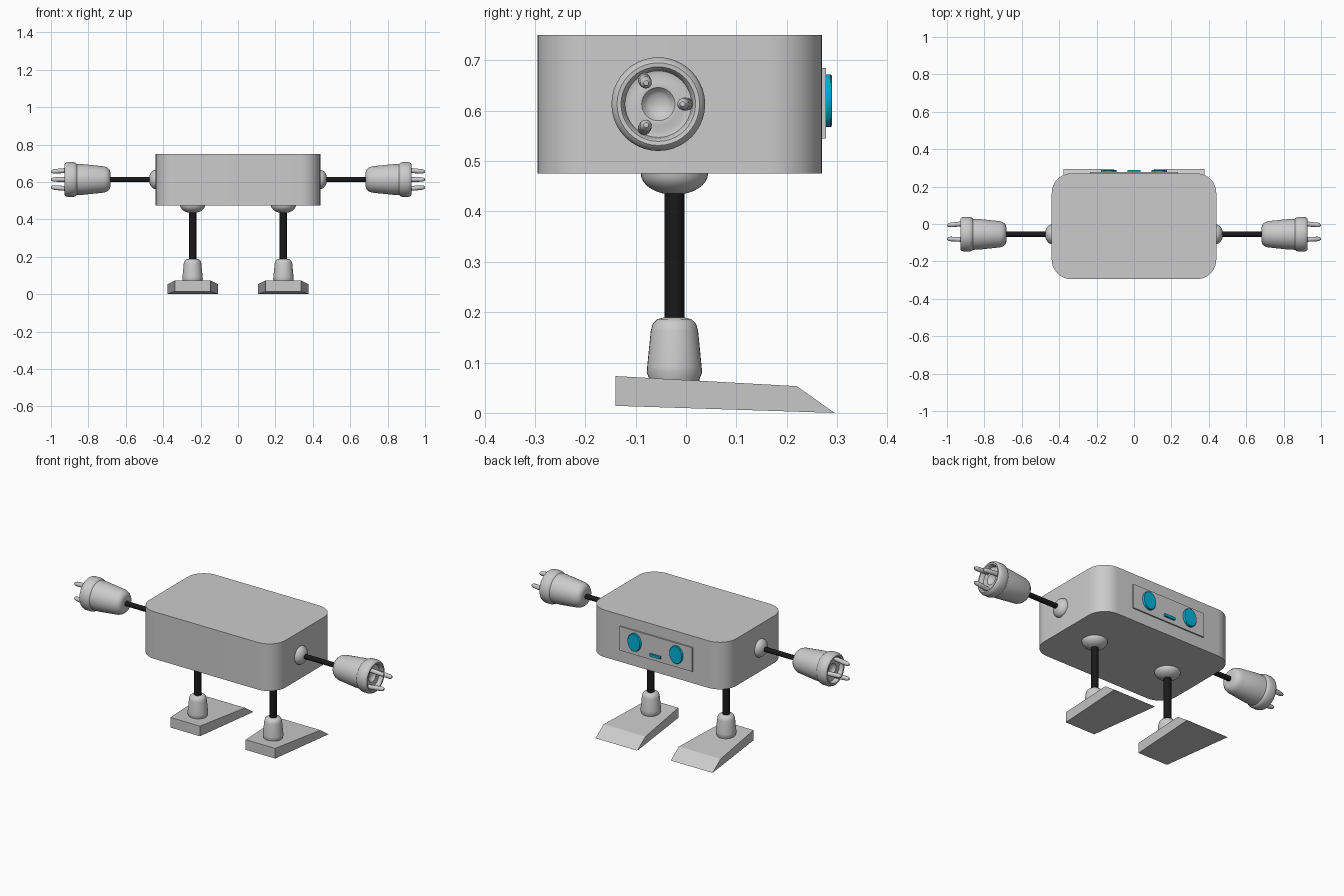
import bpy, bmesh
from math import sin, cos, pi, radians
from mathutils import Matrix, Vector

if "Cube" in bpy.data.objects:
    bpy.data.objects.remove(bpy.data.objects["Cube"])


def material(name, color):
    m = bpy.data.materials.new(name)
    m.diffuse_color = color
    m.use_nodes = True
    m.node_tree.nodes["Principled BSDF"].inputs["Base Color"].default_value = m.diffuse_color
    return m


BLACK = material("black_rubber", (0.01, 0.01, 0.01, 1))
CYAN = material("cyan_glow", (0.0, 0.45, 0.7, 1))


def finish(name, bm, mat=None, smooth=True):
    bmesh.ops.recalc_face_normals(bm, faces=bm.faces)
    me = bpy.data.meshes.new(name)
    bm.to_mesh(me)
    bm.free()
    ob = bpy.data.objects.new(name, me)
    bpy.context.collection.objects.link(ob)
    if mat:
        me.materials.append(mat)
    if smooth:
        bpy.ops.object.select_all(action='DESELECT')
        ob.select_set(True)
        bpy.context.view_layer.objects.active = ob
        bpy.ops.object.shade_smooth_by_angle(angle=radians(40))
    return ob


def lathe(name, profile, matrix, mat=None, n=32):
    """Spin (radius, height) points round local z; open ends get capped."""
    bm = bmesh.new()
    rings = []
    for r, h in profile:
        if r == 0:
            rings.append([bm.verts.new(matrix @ Vector((0, 0, h)))])
        else:
            rings.append([bm.verts.new(matrix @ Vector((r * cos(2 * pi * i / n), r * sin(2 * pi * i / n), h)))
                          for i in range(n)])
    for a, b in zip(rings, rings[1:]):
        for i in range(n):
            j = (i + 1) % n
            quad = [a[i % len(a)], a[j % len(a)], b[j % len(b)], b[i % len(b)]]
            bm.faces.new(list(dict.fromkeys(quad)))
    for ring in (rings[0], rings[-1]):
        if len(ring) > 1:
            bm.faces.new(ring)
    return finish(name, bm, mat)


def box(name, lo, hi, mat=None, round_z=0):
    bm = bmesh.new()
    bmesh.ops.create_cube(bm, size=1)
    for v in bm.verts:
        v.co = Vector([(a + b) / 2 + c * (b - a) for a, b, c in zip(lo, hi, v.co)])
    if round_z:
        edges = [e for e in bm.edges if abs(e.verts[0].co.z - e.verts[1].co.z) > 0.01]
        bmesh.ops.bevel(bm, geom=edges, offset=round_z, segments=10, profile=0.5, affect='EDGES')
    return finish(name, bm, mat)


def dome(r, h, steps=8):
    return [(r * cos(pi / 2 * i / steps), h * sin(pi / 2 * i / steps)) for i in range(steps)] + [(0, h)]


# Body and face
box("body", (-0.44, -0.295, 0.475), (0.44, 0.27, 0.75), round_z=0.105)
box("face_panel", (-0.235, 0.26, 0.545), (0.235, 0.278, 0.685))
box("mouth", (-0.034, 0.27, 0.568), (0.034, 0.289, 0.582), CYAN)

HAND = [(0, 0.683), (0.04, 0.683), (0.053, 0.687), (0.063, 0.698), (0.07, 0.715), (0.082, 0.83),
        (0.083, 0.862), (0.089, 0.868), (0.093, 0.88), (0.093, 0.91), (0.089, 0.922), (0.082, 0.928),
        (0.074, 0.927), (0.069, 0.92), (0.066, 0.905), (0.055, 0.902), (0.043, 0.907), (0.033, 0.906),
        (0.027, 0.899), (0.02, 0.892), (0, 0.89)]
ANKLE = [(0.048, 0.055), (0.05, 0.068), (0.055, 0.08), (0.054, 0.092), (0.047, 0.163), (0.043, 0.177),
         (0.034, 0.186), (0.022, 0.189), (0, 0.189)]
PRONG = [(0.012, 0), (0.013, 0.05), (0.012, 0.085), (0.009, 0.094), (0.005, 0.099), (0, 0.1)]

for side, s in (("right", 1), ("left", -1)):
    # Eye: flattened disc facing the viewer on the face side
    eye = (Matrix.Translation((s * 0.135, 0.27, 0.62)) @ Matrix.Rotation(-pi / 2, 4, 'X')
           @ Matrix.Diagonal((0.8, 1, 1, 1)))
    lathe(side + "_eye", [(0.052, 0), (0.052, 0.017), (0.049, 0.02)], eye, CYAN)

    # Arm: local z runs outward along x
    arm = (Matrix.Diagonal((s, 1, 1, 1)) @ Matrix.Translation((0, -0.055, 0.613))
           @ Matrix.Rotation(pi / 2, 4, 'Y'))
    lathe(side + "_shoulder", dome(0.052, 0.037), arm @ Matrix.Translation((0, 0, 0.439)))
    lathe(side + "_arm", [(0.014, 0.46), (0.014, 0.69)], arm, BLACK, 20)
    lathe(side + "_plug_hand", HAND, arm, n=40)
    for k in range(3):
        prong = (arm @ Matrix.Rotation(pi / 2 + k * 2 * pi / 3, 4, 'Z')
                 @ Matrix.Translation((0.058, 0, 0.9)) @ Matrix.Rotation(-0.1, 4, 'Y'))
        lathe(f"{side}_prong_{k + 1}", PRONG, prong, n=14)

    # Leg: hip dome hanging from the body, rod and ankle
    leg = Matrix.Translation((s * 0.243, -0.023, 0))
    lathe(side + "_hip", dome(0.067, -0.043), leg @ Matrix.Translation((0, 0, 0.476)))
    lathe(side + "_leg", [(0.02, 0.18), (0.02, 0.45)], leg, BLACK, 20)
    lathe(side + "_ankle", ANKLE, leg)

    # Foot: side profile (y, z, half width) lofted across x
    bm = bmesh.new()
    rows = [[bm.verts.new((s * 0.243 + d * w, y, z)) for y, z, w in
             ((-0.14, 0.014, 0.095), (0.295, 0.0, 0.135), (0.22, 0.053, 0.135), (-0.14, 0.073, 0.095))]
            for d in (-1, 1)]
    for row in rows:
        bm.faces.new(row)
    for i in range(4):
        j = (i + 1) % 4
        bm.faces.new((rows[0][i], rows[0][j], rows[1][j], rows[1][i]))
    finish(side + "_foot", bm, smooth=False)
